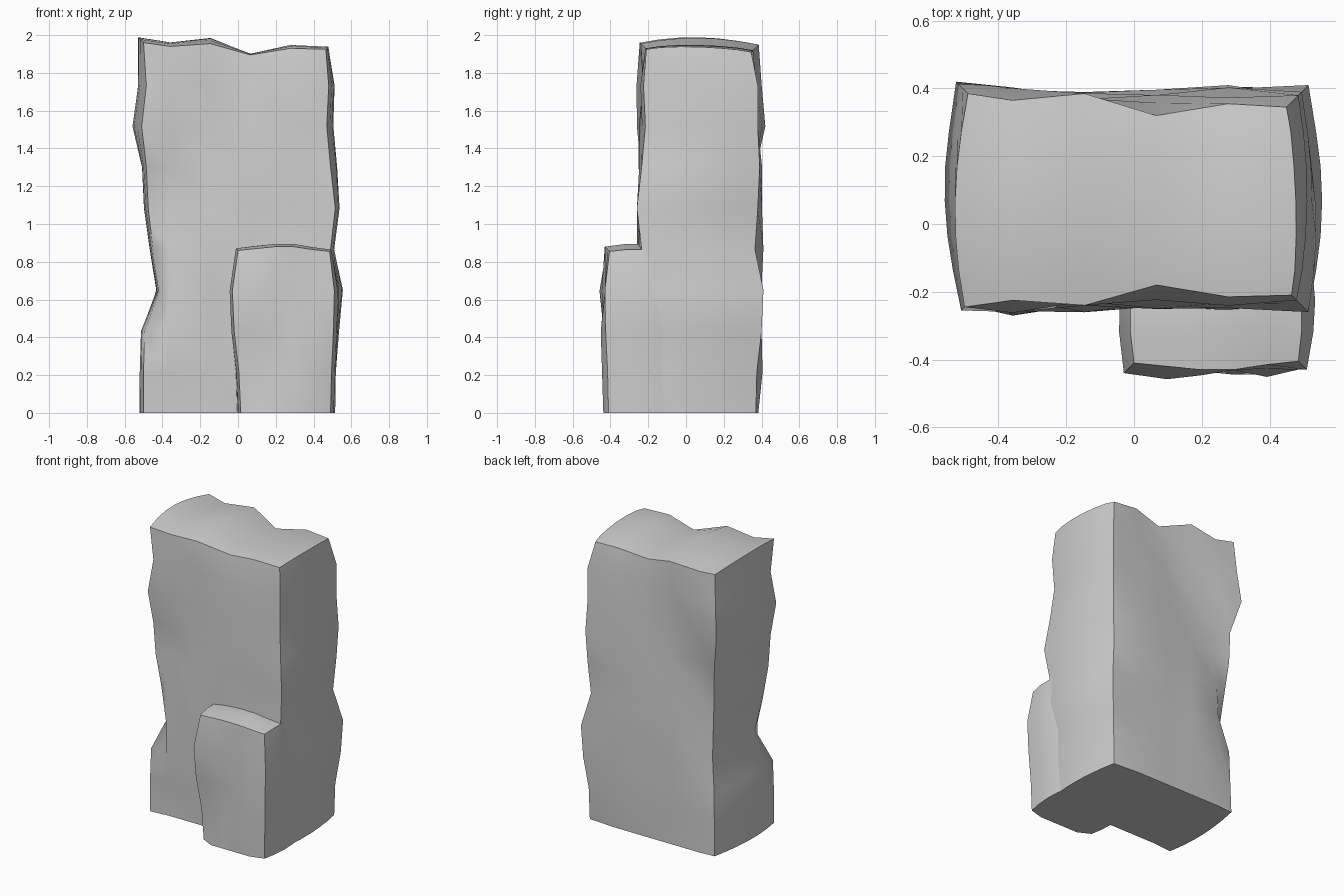
import bpy
import bmesh
import math

default = bpy.data.objects.get("Cube")
if default:
    bpy.data.objects.remove(default, do_unlink=True)

stone = bpy.data.materials.new("pale_grey_stone")
stone.use_nodes = True
stone.diffuse_color = (0.62, 0.62, 0.62, 1)
stone.node_tree.nodes["Principled BSDF"].inputs["Base Color"].default_value = (0.62, 0.62, 0.62, 1)

FACE_SWELL = 0.35   # faces swell further than the edges between them
FOOT_SWELL = 0.065  # even swell along the ground


def lerp(a, b, t):
    return a + (b - a) * t


def sample(profile, t):
    """Read a profile between its stations, holding its ends."""
    t = min(max(t, 0), len(profile) - 1)
    low = min(int(t), len(profile) - 2)
    return lerp(profile[low], profile[low + 1], t - low)


def side_swell(profiles, u, k, rows):
    """Swell on a broad side: ridges run down to the left, from the top or right edge
    to the left edge or the ground."""
    left, right, top = profiles
    shear = rows + 1
    line = k + shear * (1 - u)
    if line < shear:
        value = sample(right, line)
        return lerp(FOOT_SWELL, value, k / line) if line > 0 else value
    reach = (rows + shear - line) / shear
    if reach <= 0:
        return left[-1]
    return lerp(sample(left, line - shear), sample(top, reach * (len(top) - 1)), u / reach)


def stone_block(name, core, cells, size, front, back):
    """Core box pushed outward by the swell of its front and back sides."""

    def point(key):
        u, v, k = key[0] / size[0], key[1] / size[1], key[2]
        e = lerp(side_swell(front, u, k, size[2]), side_swell(back, u, k, size[2]), v)
        at_end = [key[0] in (0, size[0]), key[1] in (0, size[1]), k == size[2]]
        if at_end[1]:
            e *= 1 + FACE_SWELL * (sum(at_end) == 1)
        else:
            e *= 1 + FACE_SWELL * 4 * v * (1 - v)
        position = []
        for a in range(3):
            if at_end[a]:
                position.append(core[a][0] - e if key[a] == 0 else core[a][1] + e)
            else:
                position.append(lerp(*cells[a], key[a] / size[a]))
        return position

    bm = bmesh.new()
    verts = {}

    def vert(key):
        key = tuple(key)
        if key not in verts:
            verts[key] = bm.verts.new(point(key))
        return verts[key]

    # Grid of quads on both ends of each axis
    for axis in range(3):
        a, b = (axis + 1) % 3, (axis + 2) % 3
        for end in (0, size[axis]):
            for p in range(size[a]):
                for q in range(size[b]):
                    corners = []
                    for dp, dq in ((0, 0), (1, 0), (1, 1), (0, 1)):
                        key = [0, 0, 0]
                        key[axis], key[a], key[b] = end, p + dp, q + dq
                        corners.append(vert(key))
                    bm.faces.new(corners if end else corners[::-1])
    bmesh.ops.recalc_face_normals(bm, faces=bm.faces)

    mesh = bpy.data.meshes.new(name)
    bm.to_mesh(mesh)
    bm.free()
    mesh.materials.append(stone)
    obj = bpy.data.objects.new(name, mesh)
    bpy.context.collection.objects.link(obj)

    # Smooth faces, crisp block edges
    bpy.ops.object.select_all(action="DESELECT")
    obj.select_set(True)
    bpy.context.view_layer.objects.active = obj
    bpy.ops.object.shade_smooth_by_angle(angle=math.radians(50))


# Tall standing slab: left corner, right corner and top edge of each broad side
stone_block(
    "tall_slab",
    core=((-.40, .40), (-.145, .295), (0, 1.86)),
    cells=((-.57, .49), (-.24, .375), (0, 1.95)),
    size=(5, 6, 9),
    front=([.10, .10, .095, .015, .05, .075, .085, .11, .085, .10],
           [.09, .095, .095, .115, .09, .115, .09, .07, .08, .065],
           [.10, .08, .095, .035, .07, .065]),
    back=([.08, .075, .07, .03, .05, .07, .075, .125, .105, .09],
          [.075, .08, .105, .115, .07, .085, .095, .085, .085, .05],
          [.09, .07, .09, .025, .06, .05]))

# Short stone leaning on the front
stone_block(
    "short_front_stone",
    core=((.06, .43), (-.35, -.10), (0, .80)),
    cells=((0, .49), (-.41, -.04), (0, .86)),
    size=(5, 4, 4),
    front=([.045, .055, .08, .09, .06], [.06, .065, .075, .08, .055],
           [.06, .07, .08, .08, .065, .055]),
    back=([.05, .05, .06, .06, .045], [.065, .065, .07, .075, .04],
          [.045, .055, .06, .06, .05, .04]))
